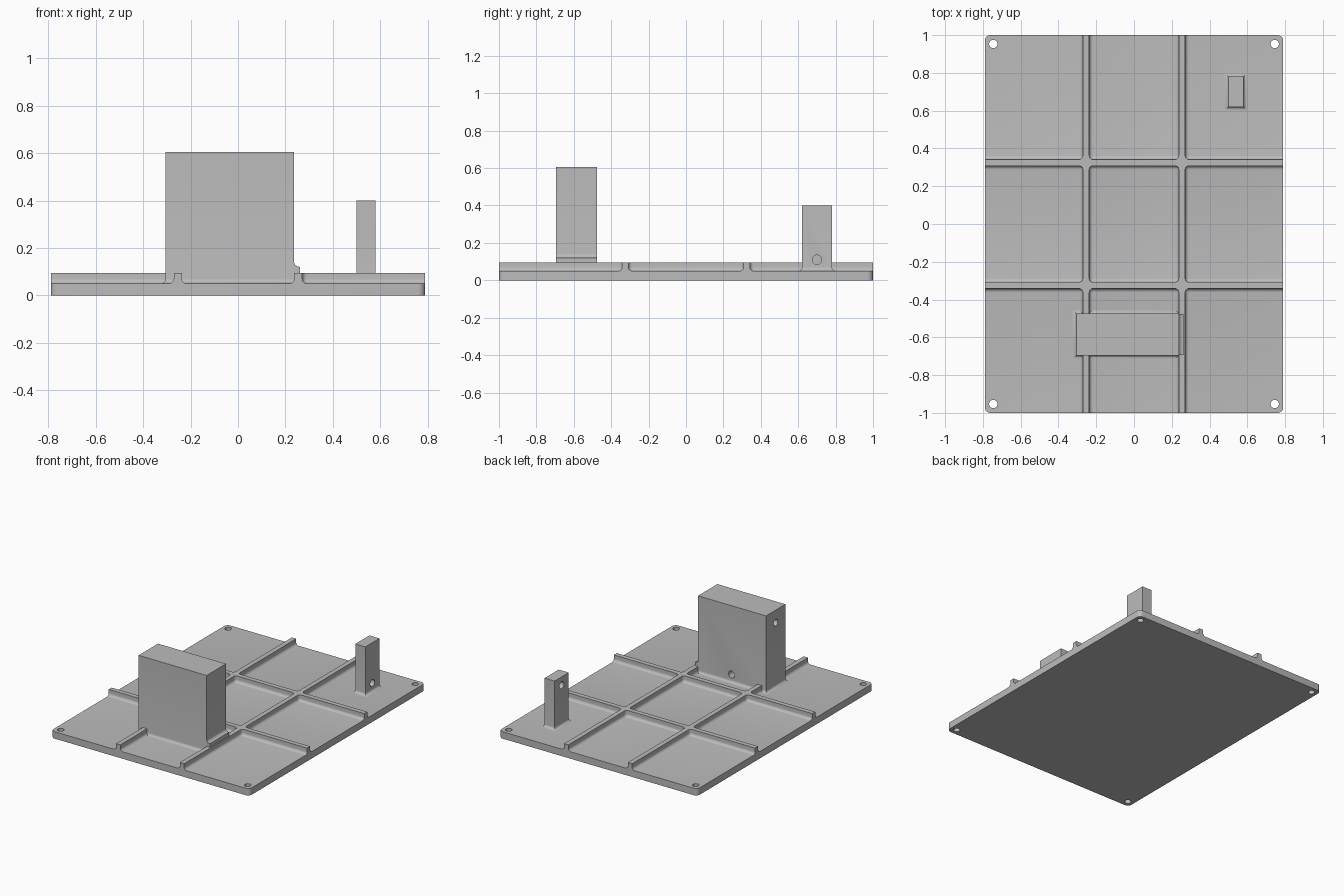
import bpy, bmesh, math
from mathutils import Vector

cube = bpy.data.objects.get("Cube")
if cube:
    bpy.data.objects.remove(cube, do_unlink=True)

grey = bpy.data.materials.new("plain grey")
grey.use_nodes = True
GREY = (0.5, 0.5, 0.5, 1)
grey.diffuse_color = GREY
grey.node_tree.nodes["Principled BSDF"].inputs["Base Color"].default_value = GREY

FLOOR, RIB_TOP = 0.05, 0.095
FILLET = 0.02
RIB = 0.017            # half rib width
HALF_X, HALF_Y = 0.79, 1.0


def make(name, bm):
    bmesh.ops.recalc_face_normals(bm, faces=bm.faces)
    mesh = bpy.data.meshes.new(name)
    bm.to_mesh(mesh)
    bm.free()
    mesh.materials.append(grey)
    obj = bpy.data.objects.new(name, mesh)
    bpy.context.collection.objects.link(obj)
    return obj


def box(lo, hi):
    bm = bmesh.new()
    bmesh.ops.create_cube(bm, size=1)
    for v in bm.verts:
        v.co = Vector([l + (c + 0.5) * (h - l) for l, h, c in zip(lo, hi, v.co)])
    return bm


def cut(obj, cutter):
    cutter.hide_render = True
    mod = obj.modifiers.new("cut", "BOOLEAN")
    mod.operation, mod.solver, mod.object = "DIFFERENCE", "EXACT", cutter
    bpy.context.view_layer.objects.active = obj
    bpy.ops.object.modifier_apply(modifier=mod.name)
    bpy.data.objects.remove(cutter, do_unlink=True)


def bore(obj, start, end, radius):
    """Round hole from start to end."""
    start, end = Vector(start), Vector(end)
    bm = bmesh.new()
    bmesh.ops.create_cone(bm, cap_ends=True, segments=24, radius1=radius,
                          radius2=radius, depth=(end - start).length)
    rot = (end - start).to_track_quat("Z", "Y").to_matrix()
    bmesh.ops.rotate(bm, matrix=rot, verts=bm.verts)
    bmesh.ops.translate(bm, vec=(start + end) / 2, verts=bm.verts)
    cut(obj, make("bore", bm))


def smooth(obj):
    bpy.ops.object.select_all(action="DESELECT")
    obj.select_set(True)
    bpy.context.view_layer.objects.active = obj
    bpy.ops.object.shade_smooth_by_angle(angle=math.radians(35))


def tower(name, x0, x1, y0, y1, top):
    """Upright box whose foot flares into the floor with a mitred fillet."""
    steps = 6
    levels = [(FILLET, FLOOR - 0.02)]
    for i in range(steps + 1):
        a = math.pi / 2 * i / steps
        levels.append((FILLET * (1 - math.sin(a)), FLOOR + FILLET * (1 - math.cos(a))))
    levels.append((0, top))
    bm = bmesh.new()
    rings = [[bm.verts.new(p) for p in ((x0 - g, y0 - g, z), (x1 + g, y0 - g, z),
                                        (x1 + g, y1 + g, z), (x0 - g, y1 + g, z))]
             for g, z in levels]
    for low, high in zip(rings, rings[1:]):
        for i in range(4):
            j = (i + 1) % 4
            bm.faces.new((low[i], low[j], high[j], high[i]))
    bm.faces.new(rings[0])
    bm.faces.new(rings[-1])
    return make(name, bm)


# Base plate: a slab with rounded corners and nine pockets that leave the ribs
bm = box((-HALF_X, -HALF_Y, 0), (HALF_X, HALF_Y, RIB_TOP))
uprights = [e for e in bm.edges if abs(e.verts[0].co.z - e.verts[1].co.z) > 0.01]
bmesh.ops.bevel(bm, geom=uprights, offset=0.03, segments=6, profile=0.5, affect="EDGES")
plate = make("base_plate", bm)


def spans(rib, half):
    return ((-half - 0.1, -rib - RIB), (-rib + RIB, rib - RIB), (rib + RIB, half + 0.1))


for x0, x1 in spans(0.254, HALF_X):
    for y0, y1 in spans(0.325, HALF_Y):
        bm = box((x0, y0, FLOOR), (x1, y1, 0.2))
        bmesh.ops.bevel(bm, geom=bm.edges[:], offset=FILLET, segments=6,
                        profile=0.5, affect="EDGES")
        cut(plate, make("pocket", bm))

# Corner screw holes
for sx in (-1, 1):
    for sy in (-1, 1):
        bore(plate, (sx * 0.745, sy * 0.953, -0.1), (sx * 0.745, sy * 0.953, 0.2), 0.022)
smooth(plate)

# Large block with a bent channel from its right side to its back
block = tower("large_block", -0.305, 0.237, -0.695, -0.475, 0.605)
bore(block, (-0.4, -0.585, 0.515), (-0.03, -0.585, 0.515), 0.024)
bore(block, (-0.03, -0.4, 0.11), (-0.03, -0.585, 0.11), 0.024)
smooth(block)

# Step with a concave fillet where the block meets the rib
bm = bmesh.new()
outline = [(0.22, 0.08), (0.262, 0.08)]
for i in range(7):
    a = math.pi / 2 * i / 6
    outline.append((0.262 - 0.025 * math.sin(a), 0.14 - FILLET * math.cos(a)))
outline.append((0.22, 0.14))
face = bm.faces.new([bm.verts.new((x, -0.694, z)) for x, z in outline])
out = bmesh.ops.extrude_face_region(bm, geom=[face])
bmesh.ops.translate(bm, vec=(0, 0.218, 0),
                    verts=[v for v in out["geom"] if isinstance(v, bmesh.types.BMVert)])
smooth(make("block_step", bm))

# Small post with a high hole on the right and a low hole on the left
post = tower("small_post", 0.5, 0.58, 0.62, 0.78, 0.4)
bore(post, (0.4, 0.7, 0.34), (0.54, 0.7, 0.34), 0.025)
bore(post, (0.7, 0.7, 0.11), (0.54, 0.7, 0.11), 0.025)
smooth(post)
